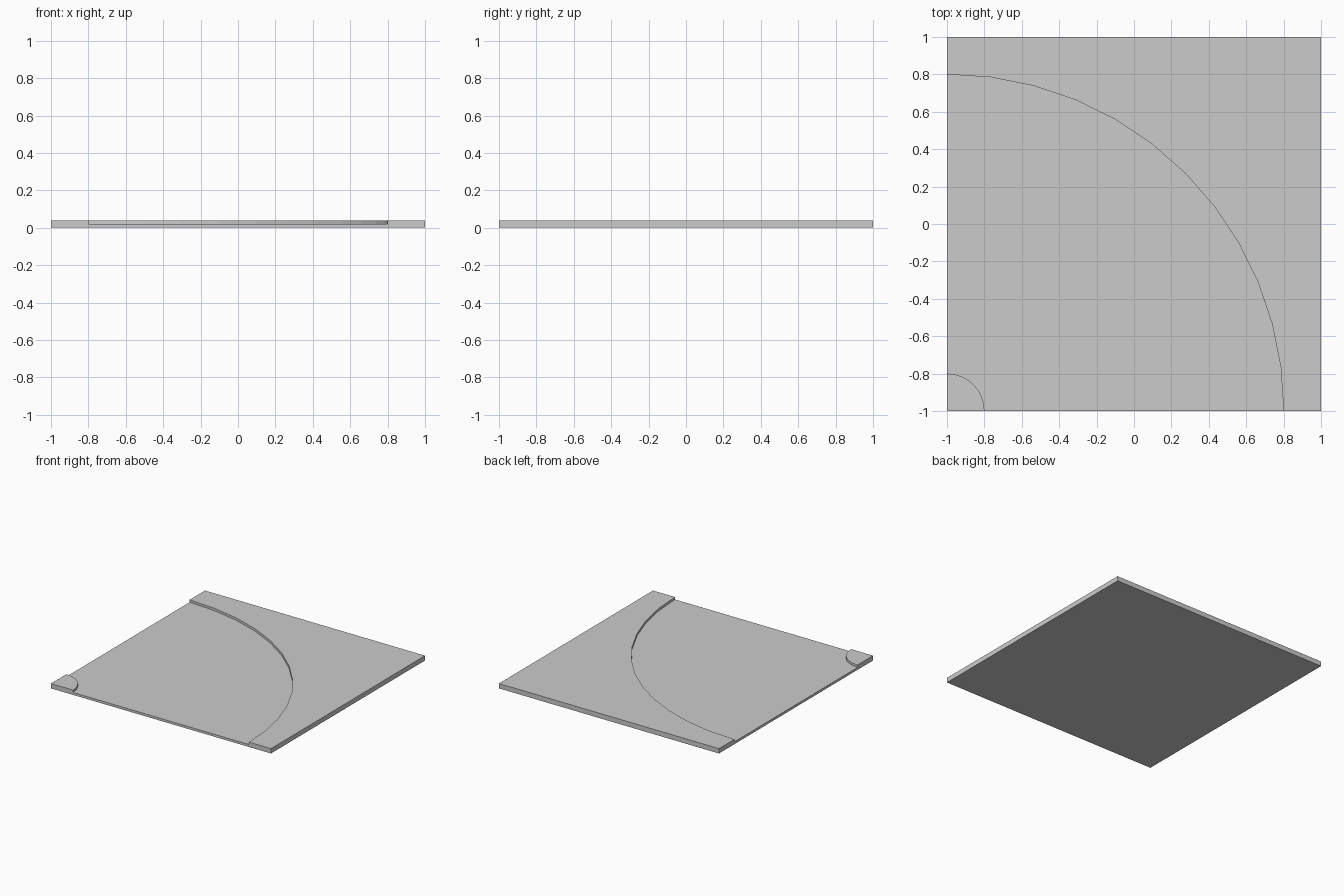
import bpy, bmesh, math

if "Cube" in bpy.data.objects:
    bpy.data.objects.remove(bpy.data.objects["Cube"])

LOW, TOP, STEPS = 0.02, 0.04, 12

bm = bmesh.new()


def face(points):
    bm.faces.new([bm.verts.new(p) for p in points])


def arc(radius, z):
    # quarter circle around the front left corner, from front edge to left edge
    angles = [math.pi / 2 * i / STEPS for i in range(STEPS + 1)]
    return [(-1 + radius * math.cos(a), -1 + radius * math.sin(a), z) for a in angles]


def strip(a, b):
    for i in range(STEPS):
        face([a[i], a[i + 1], b[i + 1], b[i]])


inner_top, inner_low = arc(0.2, TOP), arc(0.2, LOW)
outer_top, outer_low = arc(1.8, TOP), arc(1.8, LOW)

# raised corner, sunken curved lane with its kerbs, raised outer verge
face([(-1, -1, TOP)] + inner_top)
strip(inner_top, inner_low)
strip(inner_low, outer_low)
strip(outer_low, outer_top)
face(outer_top + [(-1, 1, TOP), (1, 1, TOP), (1, -1, TOP)])

# notched front and left sides
notched = [(-1, 0), (1, 0), (1, TOP), (0.8, TOP), (0.8, LOW),
           (-0.8, LOW), (-0.8, TOP), (-1, TOP)]
face([(u, -1, z) for u, z in notched])
face([(-1, u, z) for u, z in notched])

# plain right and back sides, underside
plain = [(-1, 0), (1, 0), (1, TOP), (-1, TOP)]
face([(1, u, z) for u, z in plain])
face([(u, 1, z) for u, z in plain])
face([(-1, -1, 0), (1, -1, 0), (1, 1, 0), (-1, 1, 0)])

bmesh.ops.remove_doubles(bm, verts=bm.verts, dist=1e-4)
bmesh.ops.recalc_face_normals(bm, faces=bm.faces)
mesh = bpy.data.meshes.new("curved_road_tile")
bm.to_mesh(mesh)
bm.free()
bpy.context.collection.objects.link(bpy.data.objects.new("curved_road_tile", mesh))
